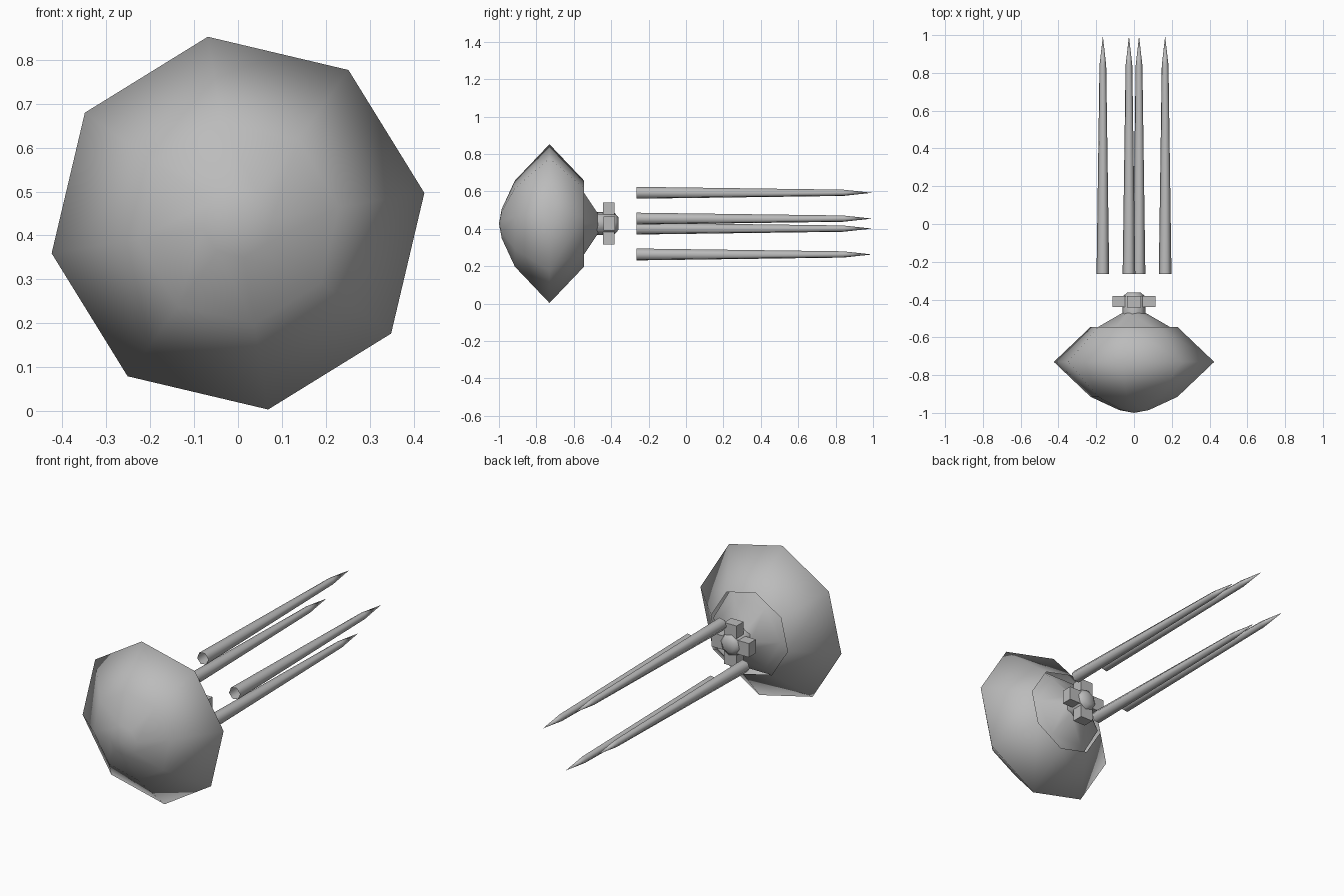
import bpy, bmesh, math

if "Cube" in bpy.data.objects:
    bpy.data.objects.remove(bpy.data.objects["Cube"])

CZ = 0.428                      # height of the long axis
TILT = math.radians(9.2)        # roll shared by shell and spikes

grey = bpy.data.materials.new("plain grey")
grey.diffuse_color = (0.5, 0.5, 0.5, 1)
grey.use_nodes = True
grey.node_tree.nodes["Principled BSDF"].inputs["Base Color"].default_value = grey.diffuse_color


def finish(name, bm, smooth=True):
    bmesh.ops.recalc_face_normals(bm, faces=bm.faces)
    mesh = bpy.data.meshes.new(name)
    bm.to_mesh(mesh)
    bm.free()
    mesh.materials.append(grey)
    for p in mesh.polygons:
        p.use_smooth = smooth
    obj = bpy.data.objects.new(name, mesh)
    bpy.context.collection.objects.link(obj)
    return obj


def lathe(name, profile, sides, roll=0.0, x=0.0, z=CZ):
    """Rings of (y, radius) around an axis along y; radius 0 makes a pole."""
    bm = bmesh.new()
    rings = []
    for y, r in profile:
        n = sides if r else 1
        rings.append([bm.verts.new((x + r * math.cos(roll + math.tau * i / sides), y,
                                    z + r * math.sin(roll + math.tau * i / sides)))
                      for i in range(n)])
    for a, b in zip(rings, rings[1:]):
        for i in range(sides):
            j = (i + 1) % sides
            quad = [a[i % len(a)], a[j % len(a)], b[j % len(b)], b[i % len(b)]]
            bm.faces.new(list(dict.fromkeys(quad)))
    return finish(name, bm)


def box(name, size, centre):
    bm = bmesh.new()
    bmesh.ops.create_cube(bm, size=1)
    for v in bm.verts:
        v.co = [c + p * s for c, p, s in zip(centre, v.co, size)]
    return finish(name, bm, False)


# Eight-sided shell, open at the back
lathe("shell", [(-1.0, 0), (-0.985, 0.08), (-0.915, 0.233), (-0.73, 0.43),
                (-0.545, 0.233)], 8, TILT)

# Cone seated inside the open rim
lathe("rear_cone", [(-0.59, 0.25), (-0.545, 0.19), (-0.47, 0.06)], 6)

# Neck with a bevelled end
lathe("neck", [(-0.48, 0.062), (-0.385, 0.062), (-0.362, 0.035), (-0.362, 0)], 8, TILT)

# Crossed lugs on the neck
box("side_lugs", (0.225, 0.06, 0.075), (0, -0.41, CZ))
box("upright_lugs", (0.075, 0.062, 0.225), (0, -0.412, CZ))

# Four long spikes around the axis, open at the base
for k in range(4):
    a = TILT + k * math.pi / 2
    lathe(f"spike_{k + 1}", [(-0.265, 0.034), (0.84, 0.018), (0.995, 0)], 6, TILT,
          0.167 * math.cos(a), CZ + 0.167 * math.sin(a))
